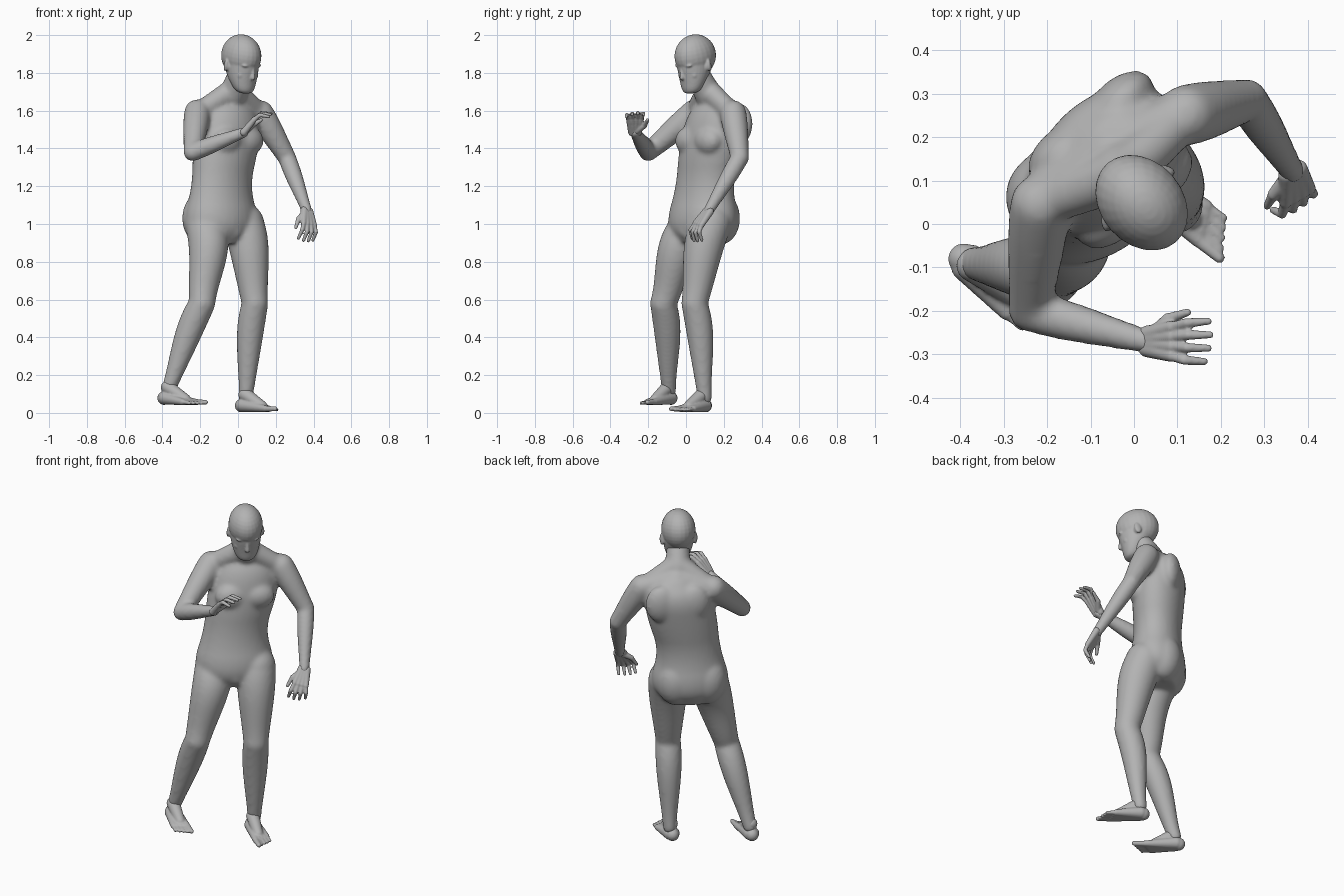
import bpy, bmesh, math
from mathutils import Vector, Matrix

if "Cube" in bpy.data.objects:
    bpy.data.objects.remove(bpy.data.objects["Cube"])

shade = (.45, .45, .45, 1)
grey = bpy.data.materials.new("plain grey")
grey.use_nodes = True
grey.diffuse_color = shade
grey.node_tree.nodes["Principled BSDF"].inputs["Base Color"].default_value = shade

# Directions of the turned body
YAW = math.radians(41)
UP = Vector((0, 0, 1))
FRONT = Vector((math.sin(YAW), -math.cos(YAW), 0))
LEFT = UP.cross(FRONT)
BODY_AXES = (LEFT, FRONT, UP)


def tube(bm, sections, side, depth, sides=24):
    """Closed tube through sections of (centre, radius along side, radius along depth)."""
    angles = [math.tau * j / sides for j in range(sides)]
    rings = [[bm.verts.new(centre + side * math.cos(w) * wide + depth * math.sin(w) * deep) for w in angles]
             for centre, wide, deep in sections]
    for low, high in zip(rings, rings[1:]):
        for j in range(sides):
            bm.faces.new((low[j - 1], low[j], high[j], high[j - 1]))
    bm.faces.new(rings[0][::-1])
    bm.faces.new(rings[-1])


def blob(bm, centre, radii, axes=BODY_AXES):
    """Ellipsoid with its radii along three axes."""
    turn = Matrix([axis * radius for axis, radius in zip(axes, radii)]).transposed().to_4x4()
    bmesh.ops.create_uvsphere(bm, u_segments=24, v_segments=16, radius=1,
                              matrix=Matrix.Translation(centre) @ turn)


def limb(bm, start, end, start_radius, end_radius, bulge=0, bow=0):
    """Round-ended tapering limb; it swells and bows forward most at a third of its length."""
    axis = (end - start).normalized()
    side = axis.orthogonal().normalized()
    sections = []
    for i in range(13):
        t = i / 12
        swell = 27 / 4 * t * (1 - t) ** 2
        radius = start_radius + (end_radius - start_radius) * t + bulge * swell
        sections.append((start.lerp(end, t) + FRONT * bow * swell, radius, radius))
    tube(bm, sections, side, axis.cross(side))
    blob(bm, start, [start_radius] * 3)
    blob(bm, end, [end_radius] * 3)


def rounded(rows):
    """Corner-cut a list of row vectors into a smooth profile."""
    rows = [Vector(row) for row in rows]
    for _ in range(3):
        cut = [rows[0]]
        for a, b in zip(rows, rows[1:]):
            cut += [a * .75 + b * .25, a * .25 + b * .75]
        rows = cut + [rows[-1]]
    return rows


def finish(name, bm, voxel, smooth):
    """Fuse the overlapping pieces into one smooth skin."""
    bmesh.ops.recalc_face_normals(bm, faces=bm.faces[:])
    mesh = bpy.data.meshes.new(name)
    bm.to_mesh(mesh)
    bm.free()
    mesh.materials.append(grey)
    obj = bpy.data.objects.new(name, mesh)
    bpy.context.collection.objects.link(obj)
    fuse = obj.modifiers.new("fuse", 'REMESH')
    fuse.mode = 'VOXEL'
    fuse.voxel_size = voxel
    fuse.use_smooth_shade = True
    soften = obj.modifiers.new("soften", 'SMOOTH')
    soften.factor = .5
    soften.iterations = smooth


# Joints of the pose
nape = Vector((-.05, .165, 1.635))
neck_base = Vector((-.025, .115, 1.69))
skull = Vector((.02, .046, 1.89))
pelvis = Vector((-.09, .085, 1))
chest = Vector((-.055, .13, 1.44))
blades = Vector((-.05, .165, 1.53))
right_shoulder = Vector((-.215, .045, 1.59))
right_elbow = Vector((-.24, -.2, 1.38))
right_wrist = Vector((.03, -.27, 1.485))
left_shoulder = Vector((.12, .25, 1.585))
left_elbow = Vector((.26, .285, 1.35))
left_wrist = Vector((.365, .12, 1.07))
right_hip = Vector((-.175, .03, 1))
right_knee = Vector((-.19, -.12, .58))
right_ankle = Vector((-.37, -.09, .12))
left_hip = Vector((.03, .13, 1))
left_knee = Vector((.09, .045, .58))
left_ankle = Vector((.04, .1, .08))

# Torso: x, y, z and half width, with the depth in proportion
bm = bmesh.new()
trunk = rounded([(-.09, .08, .9, .15), (-.09, .09, 1, .23), (-.09, .095, 1.2, .17),
                 (-.065, .13, 1.4, .195), (-.055, .165, 1.57, .19), (-.045, .16, 1.66, .1)])
tube(bm, [(row.xyz, row.w, row.w * .74) for row in trunk], LEFT, FRONT, 32)
limb(bm, neck_base, skull - UP * .06, .072, .06)
blob(bm, pelvis + FRONT * .115 - UP * .035, (.035, .035, .045))
for side in (-LEFT, LEFT):
    blob(bm, chest + FRONT * .085 + side * .075, (.09, .06, .075))
    blob(bm, blades - FRONT * .075 + side * .09, (.09, .055, .11))
    blob(bm, pelvis - FRONT * .055 + side * .085 + UP * .03, (.11, .1, .14))

# Arms, running out from the nape
for shoulder, elbow, wrist in ((right_shoulder, right_elbow, right_wrist),
                               (left_shoulder, left_elbow, left_wrist)):
    limb(bm, nape, shoulder, .064, .064)
    limb(bm, neck_base + UP * .02, shoulder, .062, .05)
    limb(bm, shoulder, elbow, .07, .049, .004)
    limb(bm, elbow, wrist, .047, .029, .005)

# Legs
for hip, knee, ankle, bow in ((right_hip, right_knee, right_ankle, .035),
                              (left_hip, left_knee, left_ankle, .015)):
    limb(bm, hip, knee, .11, .07, .007, bow)
    limb(bm, knee, ankle, .07, .038, .011, -.015)
finish("body", bm, .011, 10)

# Head, tipped forward a little
TIP = math.radians(12)
FORWARD = FRONT * math.cos(TIP) - UP * math.sin(TIP)
CROWN = FRONT * math.sin(TIP) + UP * math.cos(TIP)
HEAD_AXES = (LEFT, FORWARD, CROWN)


def face(sideways, forward, up):
    return skull + LEFT * sideways + FORWARD * forward + CROWN * up


# Skull cap over a jaw profile of height, forward shift, half width and half depth
bm = bmesh.new()
blob(bm, face(0, -.004, 0), (.095, .121, .113), HEAD_AXES)
profile = rounded([(-.188, .06, .025, .022), (-.175, .054, .055, .052), (-.11, .026, .08, .08),
                   (-.04, 0, .088, .111), (.04, -.004, .084, .108), (.07, -.004, .06, .08)])
tube(bm, [(face(0, row.y, row.x), row.z, row.w) for row in profile], LEFT, FORWARD, 32)
limb(bm, face(0, .102, -.045), face(0, .112, -.095), .008, .013)
for lip in (-.128, -.14):
    blob(bm, face(0, .092, lip), (.025, .012, .008), HEAD_AXES)
blob(bm, face(0, .083, -.168), (.022, .02, .018), HEAD_AXES)
# Brows, eyes, cheeks and ears
for s in (-1, 1):
    blob(bm, face(s * .034, .088, -.034), (.03, .016, .01), HEAD_AXES)
    blob(bm, face(s * .034, .081, -.054), (.016, .014, .009), HEAD_AXES)
    blob(bm, face(s * .04, .064, -.09), (.03, .025, .03), HEAD_AXES)
    out = (LEFT - FORWARD * s * .6).normalized()
    blob(bm, face(s * .093, -.012, -.052), (.009, .02, .034), (out, CROWN.cross(out), CROWN))
    blob(bm, face(s * .086, 0, -.058), (.012, .014, .022), HEAD_AXES)
finish("head", bm, .005, 4)


def hand(name, wrist, along, thumb, flip):
    """Relaxed hand; flip sets which way the palm faces."""
    along = Vector(along).normalized()
    thumb = Vector(thumb)
    thumb = (thumb - along * thumb.dot(along)).normalized()
    palm = thumb.cross(along) * flip

    def at(reach, across, curl):
        return wrist + along * reach + thumb * across + palm * curl

    bm = bmesh.new()
    for i, length in enumerate((.09, .098, .09, .072)):
        across = .033 - .022 * i
        knuckle = at(.09, across, 0)
        middle = at(.09 + length * .5, across * 1.3, .008)
        limb(bm, at(0, across * .5, 0), knuckle, .02, .0145)
        limb(bm, knuckle, middle, .012, .011)
        limb(bm, middle, at(.09 + length * .8, across * 1.4, .05), .011, .0085)
    thumb_joint = at(.06, .052, .014)
    limb(bm, at(.015, .012, .004), thumb_joint, .019, .014)
    limb(bm, thumb_joint, at(.11, .067, .03), .013, .009)
    finish(name, bm, .0045, 2)


hand("right_hand", right_wrist, (.63, 0, .77), (0, 1, 0), 1)
hand("left_hand", left_wrist, (.12, -.6, -.78), (-.85, -.5, .2), -1)


def foot(name, heel, along, inner):
    """Foot with five toes; inner is the sideways sense of the big toe."""
    along = Vector(along).normalized()
    across = UP.cross(along) * inner

    def at(reach, sideways, height):
        return Vector(heel) + along * reach + across * sideways + UP * height

    bm = bmesh.new()
    blob(bm, at(.03, 0, .038), [.036] * 3)
    limb(bm, at(.055, 0, .095), at(.17, .005, .032), .037, .028)
    for i in range(5):
        sideways = .034 - .018 * i
        radius = .012 if i else .016
        ball = at(.215 - .008 * i, sideways, .018)
        limb(bm, at(.045, sideways * .3, .038), ball, .034, .017)
        limb(bm, ball, at(.28 - .012 * i, sideways * 1.1, radius), radius, radius * .8)
    finish(name, bm, .0055, 3)


foot("left_foot", (-.005, .12, 0), (.8, -.6, .02), -1)
foot("right_foot", (-.415, -.062, .04), (.8, -.62, 0), 1)
